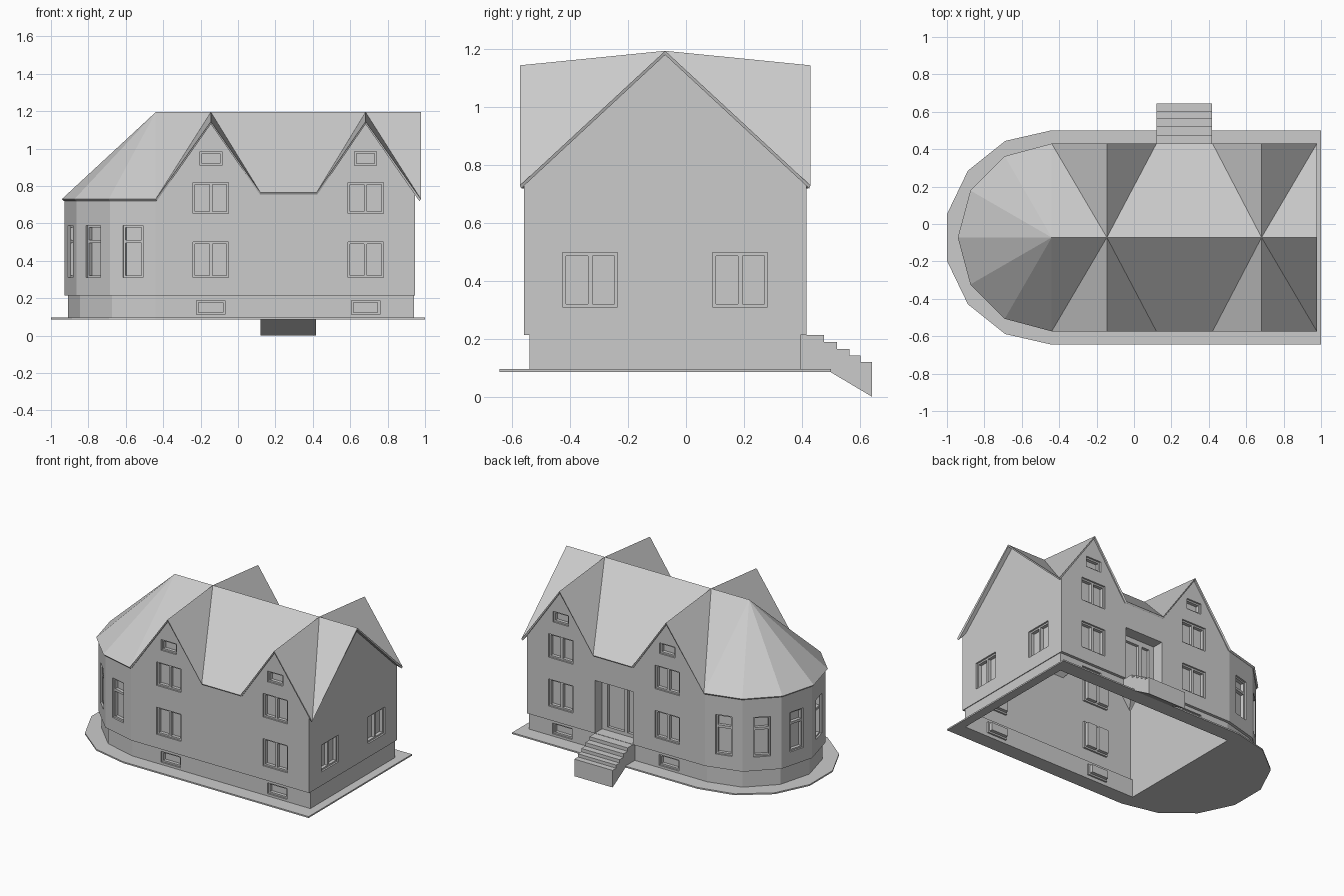
import bpy, bmesh, math
from mathutils import Matrix, Vector

if "Cube" in bpy.data.objects:
    bpy.data.objects.remove(bpy.data.objects["Cube"], do_unlink=True)

grey = bpy.data.materials.new("plain_grey")
grey.use_nodes = True
COLOUR = (0.6, 0.6, 0.6, 1)
grey.diffuse_color = COLOUR
grey.node_tree.nodes["Principled BSDF"].inputs["Base Color"].default_value = COLOUR

CY = -0.072            # depth of the ridge line
AX = -0.44             # centre of the rounded end
GABLES = (-0.145, 0.682)
BASE, LEDGE = 0.09, 0.214


def make(name, bm):
    mesh = bpy.data.meshes.new(name)
    bm.to_mesh(mesh)
    bm.free()
    mesh.materials.append(grey)
    ob = bpy.data.objects.new(name, mesh)
    bpy.context.collection.objects.link(ob)
    return ob


def stack(name, rings):
    """Closed solid through (outline, height) rings."""
    bm = bmesh.new()
    loops = [[bm.verts.new((x, y, z)) for x, y in pts] for pts, z in rings]
    n = len(loops[0])
    for a, b in zip(loops, loops[1:]):
        for i in range(n):
            j = (i + 1) % n
            bm.faces.new((a[i], a[j], b[j], b[i]))
    bm.faces.new(loops[0][::-1])
    bm.faces.new(loops[-1])
    bmesh.ops.recalc_face_normals(bm, faces=bm.faces)
    return make(name, bm)


def add_box(bm, origin, angle, u0, u1, z0, z1, depth):
    """Box sunk into a wall; angle is the wall's outward direction."""
    res = bmesh.ops.create_cube(bm, size=1)
    out = 0.012
    size = Matrix.Diagonal((depth + out, u1 - u0, z1 - z0, 1))
    shift = Matrix.Translation(((out - depth) / 2, (u0 + u1) / 2, (z0 + z1) / 2))
    place = Matrix.Translation((*origin, 0)) @ Matrix.Rotation(angle, 4, "Z")
    bmesh.ops.transform(bm, matrix=place @ shift @ size, verts=res["verts"])


def cut(ob, cutters, operation="DIFFERENCE"):
    for c in cutters:
        c.hide_render = True
        mod = ob.modifiers.new("cut", "BOOLEAN")
        mod.operation, mod.solver, mod.object = operation, "EXACT", c
    dg = bpy.context.evaluated_depsgraph_get()
    mesh = bpy.data.meshes.new_from_object(ob.evaluated_get(dg))
    ob.modifiers.clear()
    ob.data = mesh


def arc(radius, segments):
    """Half circle from back to front around the rounded end."""
    return [(AX + radius * math.cos(a), CY + radius * math.sin(a))
            for a in (math.pi * (0.5 + i / segments) for i in range(segments + 1))]


def rect(x0, x1, half):
    return [(x0, CY - half), (x1, CY - half), (x1, CY + half), (x0, CY + half)]


# Roof surface: main ridge, two cross gables each side and a half cone
def roof_sheet():
    bm = bmesh.new()
    R, top, eave, dip = 0.502, 1.195, 0.73, 0.765
    ridge = [bm.verts.new((x, CY, top)) for x in (AX, *GABLES, 0.978)]
    a, p1, p2, end = ridge
    corners = {}
    for s in (-1, 1):
        y = CY + s * R
        c0, f1, c1, c2, f2, c3 = [bm.verts.new((x, y, z)) for x, z in (
            (AX, eave), (GABLES[0], 1.145), (0.12, dip),
            (0.42, dip), (GABLES[1], 1.145), (0.978, eave))]
        corners[s] = c0
        for f in ((a, c0, p1), (p1, c0, f1), (p1, f1, c1), (p1, c1, c2, p2),
                  (p2, c2, f2), (p2, f2, c3), (p2, c3, end)):
            bm.faces.new(f)
    rim = [corners[1]] + [bm.verts.new((x, y, eave)) for x, y in arc(R, 6)[1:-1]]
    rim.append(corners[-1])
    for u, v in zip(rim, rim[1:]):
        bm.faces.new((a, u, v))
    for f in bm.faces:
        f.normal_update()
        if f.normal.z < 0:
            f.normal_flip()
    return bm


roof = make("roof", roof_sheet())
thick = roof.modifiers.new("thickness", "SOLIDIFY")
thick.thickness, thick.offset = 0.014, -1

# Helper volume that trims the walls to the underside of the roof
bm = roof_sheet()
new = bmesh.ops.extrude_face_region(bm, geom=bm.faces[:], use_keep_orig=True)["geom"]
for v in new:
    if isinstance(v, bmesh.types.BMVert):
        v.co.z = 0
bmesh.ops.translate(bm, verts=bm.verts, vec=(0, 0, -0.008))
bmesh.ops.recalc_face_normals(bm, faces=bm.faces)
trim = make("roof_trim_helper", bm)

# Walls over a narrower plinth
WX, WALL, PLINTH = 0.945, 0.488, 0.468
main = stack("main_walls", [(rect(AX, 0.94, PLINTH), BASE), (rect(AX, 0.94, PLINTH), LEDGE),
                            (rect(AX, WX, WALL), LEDGE), (rect(AX, WX, WALL), 1.4)])
apse = stack("rounded_walls", [(arc(PLINTH, 6), BASE), (arc(PLINTH, 6), LEDGE),
                               (arc(WALL, 6), LEDGE), (arc(WALL, 6), 1.4)])
for ob in (main, apse):
    cut(ob, [trim], "INTERSECT")

# Window recesses: a shallow frame opening, then deeper panes
frames, panes = bmesh.new(), bmesh.new()


def window(origin, angle, width, z0, z1, kind="single"):
    h, m, bar = width / 2, 0.011, 0.008
    add_box(frames, origin, angle, -h, h, z0, z1, 0.012)
    cells = [(-h + m, h - m, z0 + m, z1 - m)]
    if kind == "double":
        cells = [(-h + m, -bar, z0 + m, z1 - m), (bar, h - m, z0 + m, z1 - m)]
    elif kind == "transom":
        cells = [(-h + m, h - m, z0 + m, 0.495), (-h + m, h - m, 0.512, z1 - m)]
    for c in cells:
        add_box(panes, origin, angle, *c, 0.035)


for s in (-1, 1):
    ang = s * math.pi / 2
    for gx in GABLES:
        wall = (gx, CY + s * WALL)
        window(wall, ang, 0.19, 0.31, 0.50, "double")
        window(wall, ang, 0.19, 0.653, 0.818, "double")
        window(wall, ang, 0.118, 0.909, 0.984)
        window((gx, CY + s * PLINTH), ang, 0.152, 0.112, 0.188)
    window((WX, CY + s * 0.259), 0, 0.19, 0.31, 0.498, "double")
for i in range(6):
    ang = math.pi * (0.5 + (i + 0.5) / 6)
    r = WALL * math.cos(math.pi / 12)
    window((AX + r * math.cos(ang), CY + r * math.sin(ang)), ang, 0.11, 0.31, 0.588, "transom")

# Entrance niche with a door panel and a sidelight
DOOR_X, NICHE = 0.268, 0.08
back = CY + WALL
add_box(frames, (DOOR_X, back), math.pi / 2, -0.148, 0.148, LEDGE + 0.002, 0.585, NICHE)
for u0, u1 in ((-0.105, 0.025), (0.05, 0.11)):
    add_box(panes, (DOOR_X, back - NICHE), math.pi / 2, u0, u1, 0.24, 0.55, 0.02)

cutters = [make("frame_cutter", frames), make("pane_cutter", panes)]
for ob in (main, apse):
    cut(ob, cutters)

# Main house is open underneath
bm = bmesh.new()
bm.from_mesh(main.data)
low = [f for f in bm.faces if f.normal.z < -0.9 and f.calc_center_median().z < BASE + 0.005]
bmesh.ops.delete(bm, geom=low, context="FACES")
bm.to_mesh(main.data)
bm.free()

# Paved apron around the house
outline = arc(0.573, 7) + [(1, CY - 0.573), (1, CY + 0.573)]
apron = stack("paved_apron", [(outline, 0.086), (outline, 0.096)])
opening = stack("apron_cutter", [(rect(AX, 0.938, PLINTH - 0.002), 0), (rect(AX, 0.938, PLINTH - 0.002), 0.2)])
cut(apron, [opening])

# Entrance steps, a side profile extruded across the door
profile = [(0.396, 0.09), (0.396, LEDGE), (0.476, LEDGE)]
for y, z in ((0.521, 0.19), (0.565, 0.165), (0.603, 0.142), (0.643, 0.12)):
    profile += [(profile[-1][0], z), (y, z)]
profile += [(0.643, 0), (0.495, 0.088)]
bm = bmesh.new()
side = bm.faces.new([bm.verts.new((0.12, y, z)) for y, z in profile])
new = bmesh.ops.extrude_face_region(bm, geom=[side], use_keep_orig=True)["geom"]
bmesh.ops.translate(bm, verts=[v for v in new if isinstance(v, bmesh.types.BMVert)], vec=(0.297, 0, 0))
bmesh.ops.recalc_face_normals(bm, faces=bm.faces)
make("entrance_steps", bm)

for helper in cutters + [trim, opening]:
    bpy.data.objects.remove(helper, do_unlink=True)
